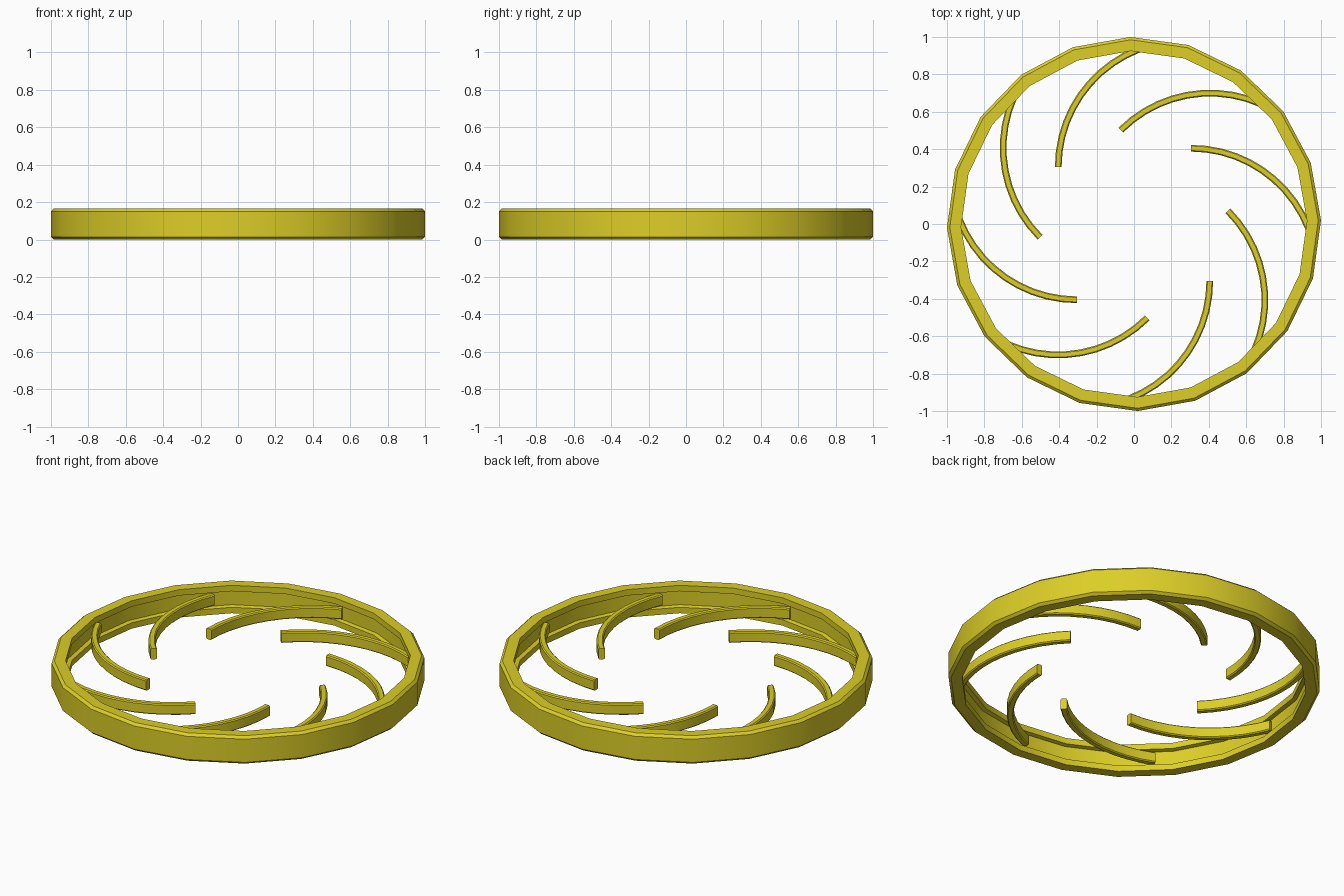
import bpy, bmesh
from math import sin, cos, pi, radians

if "Cube" in bpy.data.objects:
    bpy.data.objects.remove(bpy.data.objects["Cube"])

mat = bpy.data.materials.new("yellow")
mat.diffuse_color = (0.72, 0.62, 0.02, 1)
mat.use_nodes = True
mat.node_tree.nodes["Principled BSDF"].inputs["Base Color"].default_value = mat.diffuse_color


def finish(name, bm):
    bmesh.ops.recalc_face_normals(bm, faces=bm.faces)
    me = bpy.data.meshes.new(name)
    bm.to_mesh(me)
    bm.free()
    ob = bpy.data.objects.new(name, me)
    bpy.context.collection.objects.link(ob)
    me.materials.append(mat)
    bpy.ops.object.select_all(action='DESELECT')
    ob.select_set(True)
    bpy.context.view_layer.objects.active = ob
    bpy.ops.object.shade_smooth_by_angle(angle=radians(30))
    return ob


def skin(bm, loops, closed):
    n = len(loops[0])
    count = len(loops) if closed else len(loops) - 1
    for i in range(count):
        a, b = loops[i], loops[(i + 1) % len(loops)]
        for j in range(n):
            k = (j + 1) % n
            bm.faces.new((a[j], b[j], b[k], a[k]))
    if not closed:
        bm.faces.new(loops[0])
        bm.faces.new(loops[-1])


# Outer rim: 20 sides, chamfered outside, shallow channel inside
half = [(0.925, 0.0), (0.985, 0.0), (1.0, 0.014)]
H = 0.165
profile = half + [(r, H - z) for r, z in reversed(half)]
profile += [(0.925, 0.13), (0.948, 0.125), (0.948, 0.04), (0.925, 0.035)]
bm = bmesh.new()
loops = []
for i in range(20):
    a = radians(1.1) + i * pi / 10
    loops.append([bm.verts.new((r * cos(a), r * sin(a), z)) for r, z in profile])
skin(bm, loops, True)
finish("rim", bm)

# Curved vanes: chamfered bars swept along an arc, from free tip to rim
w, h, c, mid = 0.018, 0.032, 0.006, 0.0825
section = [(-w, -h + c), (-w + c, -h), (w - c, -h), (w, -h + c),
           (w, h - c), (w - c, h), (-w + c, h), (-w, h - c)]
CX, CY, R = 0.305, -0.27, 0.675
for v in range(8):
    t = v * pi / 4
    bm = bmesh.new()
    loops = []
    for i in range(11):
        a = radians(90 - 69 * i / 10)
        loop = []
        for d, z in section:
            x, y = CX + (R + d) * cos(a), CY + (R + d) * sin(a)
            loop.append(bm.verts.new((x * cos(t) - y * sin(t),
                                      x * sin(t) + y * cos(t), mid + z)))
        loops.append(loop)
    skin(bm, loops, False)
    finish(f"curved_vane_{v + 1}", bm)
